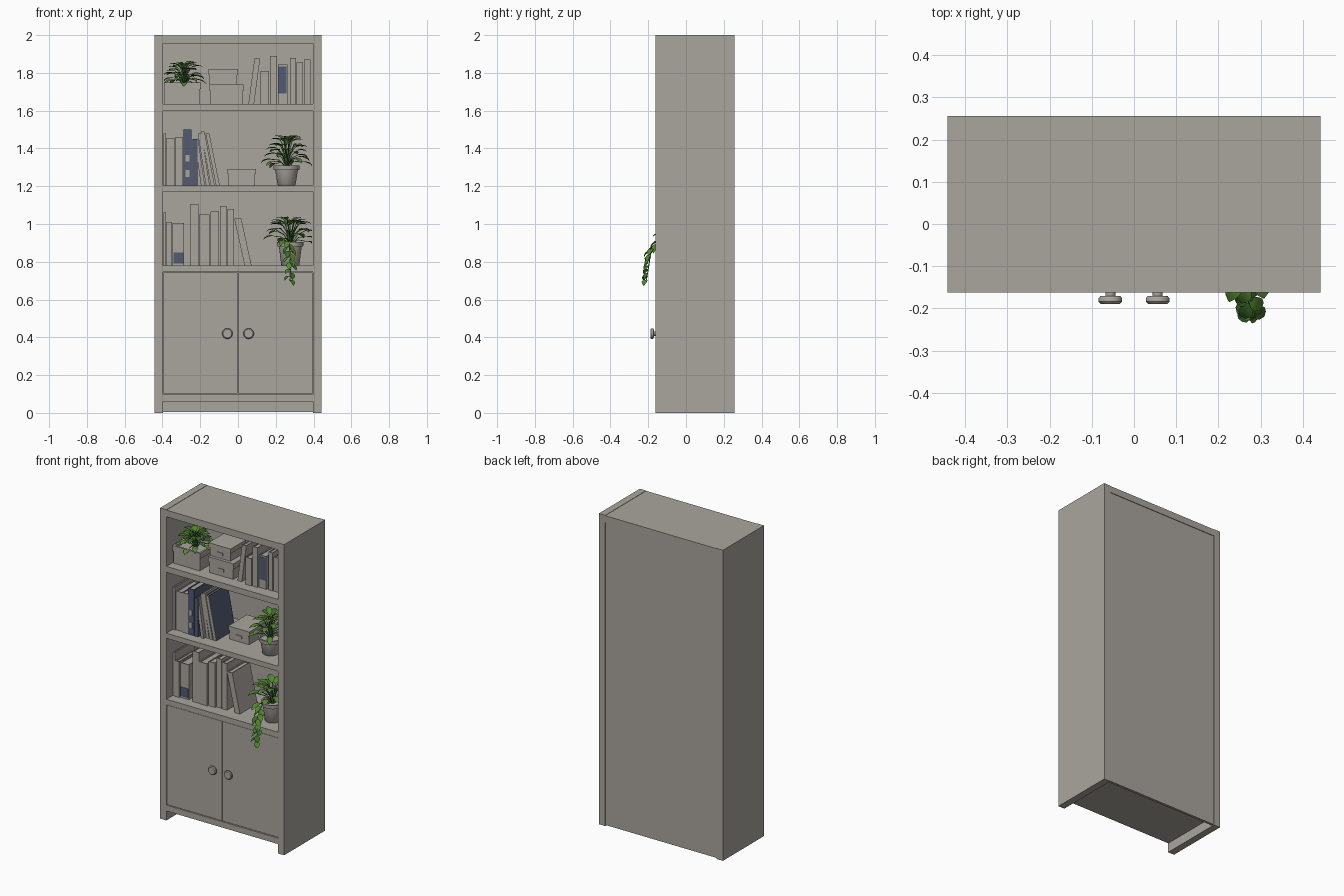
import bpy, bmesh, math, random
from mathutils import Vector

if "Cube" in bpy.data.objects:
    bpy.data.objects.remove(bpy.data.objects["Cube"])

random.seed(4)


def material(name, rgb):
    m = bpy.data.materials.new(name)
    m.diffuse_color = (*rgb, 1)
    m.use_nodes = True
    m.node_tree.nodes["Principled BSDF"].inputs["Base Color"].default_value = m.diffuse_color
    return m


GREY = material("warm_grey", (0.40, 0.375, 0.34))
BLUE = material("dark_blue", (0.085, 0.105, 0.17))
LEAF = material("leaf_green", (0.09, 0.25, 0.03))
DARK = material("dark_leaf_green", (0.05, 0.15, 0.025))


def finish(bm, name, mats=(GREY,), smooth=None):
    bmesh.ops.recalc_face_normals(bm, faces=bm.faces)
    me = bpy.data.meshes.new(name)
    bm.to_mesh(me)
    bm.free()
    ob = bpy.data.objects.new(name, me)
    bpy.context.collection.objects.link(ob)
    for m in mats:
        me.materials.append(m)
    if smooth:
        bpy.ops.object.select_all(action='DESELECT')
        ob.select_set(True)
        bpy.context.view_layer.objects.active = ob
        bpy.ops.object.shade_smooth_by_angle(angle=math.radians(smooth))
    return ob


def add_box(bm, lo, hi, mat=0, shear=0.0, z0=0.0):
    """Box from corner to corner; shear slides x with height above z0."""
    geo = bmesh.ops.create_cube(bm, size=1)
    for v in geo["verts"]:
        p = [lo[i] + (v.co[i] + 0.5) * (hi[i] - lo[i]) for i in range(3)]
        p[0] += shear * (p[2] - z0)
        v.co = p
    for f in {f for v in geo["verts"] for f in v.link_faces}:
        f.material_index = mat


def box(name, lo, hi, mats=(GREY,)):
    bm = bmesh.new()
    add_box(bm, lo, hi)
    return finish(bm, name, mats)


def lathe(name, centre, profile, axis='Z', n=28):
    """Spin (radius, height) pairs around z, or around -y for knobs."""
    bm = bmesh.new()
    rings = []
    for r, h in profile:
        ring = []
        for i in range(n):
            a = 2 * math.pi * i / n
            c, s = r * math.cos(a), r * math.sin(a)
            off = (c, s, h) if axis == 'Z' else (c, -h, s)
            ring.append(bm.verts.new(Vector(centre) + Vector(off)))
        rings.append(ring)
    for a, b in zip(rings, rings[1:]):
        for i in range(n):
            j = (i + 1) % n
            bm.faces.new((a[i], a[j], b[j], b[i]))
    bm.faces.new(rings[0])
    bm.faces.new(rings[-1])
    return finish(bm, name, smooth=40)


# Cabinet carcass
F, B, W, IN = -0.162, 0.256, 0.442, 0.397
for s, side in ((-1, "left"), (1, "right")):
    x0, x1 = sorted((s * W, s * IN))
    box(side + "_side_panel", (x0, F, 0), (x1, B, 2))
    # Door and knob
    d0, d1 = sorted((s * 0.002, s * 0.394))
    box(side + "_door", (d0, F + 0.004, 0.102), (d1, F + 0.026, 0.742))
    lathe(side + "_knob", (s * 0.056, F + 0.004, 0.42),
          [(0.012, 0), (0.012, 0.012), (0.024, 0.013), (0.028, 0.018),
           (0.028, 0.026), (0.023, 0.031)], axis='Y')
box("back_panel", (-IN, B - 0.02, 0.005), (IN, B - 0.004, 1.99))
box("top_board", (-IN, F, 1.955), (IN, B, 1.998))
for i, (z0, z1) in enumerate(((0.06, 0.098), (0.745, 0.78), (1.172, 1.205), (1.597, 1.635))):
    box("shelf_%d" % i, (-IN, F + 0.001, z0), (IN, B - 0.02, z1))

# Books: left, right, top height, lean at the top, blue cover
SHELVES = {
    0.78: [(-.395, -.381, 1.06, 0, 0), (-.378, -.35, 1.01, 0, 0), (-.346, -.285, 1.005, 0, 0),
           (-.255, -.21, 1.105, 0, 0), (-.206, -.15, 1.05, 0, 0), (-.146, -.10, 1.065, 0, 0),
           (-.096, -.06, 1.095, 0, 0), (-.056, -.02, 1.08, 0, 0), (.035, .072, 1.03, -.055, 0)],
    1.205: [(-.395, -.381, 1.48, 0, 0), (-.378, -.335, 1.455, 0, 0), (-.331, -.291, 1.46, 0, 0),
            (-.288, -.245, 1.50, 0, 1), (-.241, -.215, 1.45, 0, 1), (-.196, -.176, 1.45, -.035, 0),
            (-.170, -.150, 1.48, -.043, 0), (-.144, -.124, 1.49, -.053, 0),
            (-.117, -.097, 1.48, -.055, 1)],
    1.635: [(.055, .085, 1.875, .032, 0), (.12, .165, 1.81, 0, 0), (.17, .206, 1.89, 0, 0),
            (.211, .262, 1.845, 0, 0), (.275, .306, 1.88, 0, 0), (.311, .344, 1.855, 0, 0),
            (.35, .385, 1.87, 0, 0)],
}
for z0, books in SHELVES.items():
    for x0, x1, top, lean, blue in books:
        bm = bmesh.new()
        y0 = -0.09 + random.uniform(-0.012, 0.012)
        y1 = y0 + 0.6 * (top - z0) + 0.03
        k, t = lean / (top - z0), min(0.005, (x1 - x0) * 0.2)
        spine = 0 if lean else blue
        add_box(bm, (x0, y0, z0), (x1, y0 + t, top), spine, k, z0)
        add_box(bm, (x0, y0 + t, z0), (x0 + t, y1, top), blue, k, z0)
        add_box(bm, (x1 - t, y0 + t, z0), (x1, y1, top), blue, k, z0)
        add_box(bm, (x0 + t, y0 + t, z0 + t), (x1 - t, y1 - t, top - t), 0, k, z0)
        if x0 in (.211, -.346):  # blue panel on the spine
            lo, hi = (1.69, 1.835) if x0 > 0 else (0.79, 0.85)
            add_box(bm, (x0 + .004, y0 - .002, lo), (x1 - .004, y0, hi), 1)
        if x0 == -.288:  # pale patches on the blue spine
            for z in (1.25, 1.33):
                add_box(bm, (x0 + .01, y0 - .002, z), (x1 - .012, y0, z + .035), 0)
        finish(bm, "book", (GREY, BLUE))


# Storage boxes with overhanging lids
def lidded_box(name, x0, x1, y0, y1, z0, z1, lid):
    bm = bmesh.new()
    add_box(bm, (x0 + .005, y0 + .005, z0), (x1 - .005, y1 - .005, z1 - lid))
    add_box(bm, (x0, y0, z1 - lid), (x1, y1, z1))
    xm, zm = (x0 + x1) / 2, z0 + (z1 - z0 - lid) * 0.55
    add_box(bm, (xm - .02, y0 + .001, zm - .009), (xm + .02, y0 + .005, zm + .009))
    finish(bm, name)


lidded_box("lower_box", -.15, .03, -.09, .10, 1.635, 1.738, .035)
lidded_box("upper_box", -.157, 0.0, -.075, .08, 1.738, 1.82, .03)
lidded_box("single_box", -.055, .095, -.02, .17, 1.205, 1.29, .025)

# Square planter, open at the top
bm = bmesh.new()
add_box(bm, (-.388, -.10, 1.635), (-.202, .07, 1.73))
for lo, hi in (((-.393, -.105), (-.197, -.093)), ((-.393, .063), (-.197, .075)),
               ((-.393, -.093), (-.381, .063)), ((-.209, -.093), (-.197, .063))):
    add_box(bm, (*lo, 1.715), (*hi, 1.75))
finish(bm, "square_planter")

# Round pots
for name, c, h in (("middle_pot", (.257, -.035, 1.205), .105), ("lower_pot", (.277, -.04, .78), .125)):
    lathe(name, c, [(.044, 0), (.048, .004), (.06, h - .025), (.068, h - .024),
                    (.07, h), (.061, h), (.059, h - .015)])


# Foliage
def add_leaf(bm, base, az, pitch, length, width, limit):
    """Creased, drooping leaf with a pointed tip."""
    p, rows = Vector(base), []
    side = Vector((-math.sin(az), math.cos(az), 0))
    for w in (0.12, 0.85, 1.0, 0.65, 0.06):
        d = Vector((math.cos(az) * math.cos(pitch), math.sin(az) * math.cos(pitch), math.sin(pitch)))
        up = side.cross(d) * -1
        row = [p + side * (s * w * width / 2) + up * (abs(s) * w * width * 0.14) for s in (-1, 0, 1)]
        for q in row:
            q.x = max(-.392, min(.392, q.x))
            q.y = max(limit, q.y)
        rows.append([bm.verts.new(q) for q in row])
        p = p + d * (length / 4)
        pitch -= 0.22
    mat = 1 if random.random() < 0.3 else 0
    for a, b in zip(rows, rows[1:]):
        for i in (0, 1):
            bm.faces.new((a[i], a[i + 1], b[i + 1], b[i])).material_index = mat


def add_stem(bm, pts, r=0.0022):
    rings = [[bm.verts.new(Vector(p) + Vector((r * math.cos(a), r * math.sin(a), r * math.sin(a))))
              for a in (0, 2.1, 4.2)] for p in pts]
    for a, b in zip(rings, rings[1:]):
        for i in range(3):
            bm.faces.new((a[i], a[(i + 1) % 3], b[(i + 1) % 3], b[i])).material_index = 1


def add_plant(bm, c, n, spread, height, length, limit):
    c = Vector(c)
    for i in range(n):
        az, t = i * 2.39996, (i + 0.5) / n  # t: 0 upright, 1 outermost
        reach = spread * (0.2 + 0.8 * t) * random.uniform(0.8, 1.05)
        tip = c + Vector((math.cos(az) * reach, math.sin(az) * reach,
                          height * (1 - 0.85 * t * t) * random.uniform(0.75, 1)))
        tip.x = max(-.375, min(.375, tip.x))
        tip.y = max(limit + .02, tip.y)
        mid = c.lerp(tip, 0.5) + Vector((0, 0, 0.02))
        add_stem(bm, (c, mid, tip))
        add_leaf(bm, tip, az, 0.7 - 0.8 * t, length * random.uniform(0.8, 1.15),
                 length * 0.56, limit)


bm = bmesh.new()
add_plant(bm, (-.287, -.02, 1.73), 38, .075, .115, .062, -.155)
finish(bm, "top_plant", (LEAF, DARK), 60)

bm = bmesh.new()
add_plant(bm, (.257, -.035, 1.295), 36, .085, .155, .068, -.18)
finish(bm, "middle_plant", (LEAF, DARK), 60)

bm = bmesh.new()
add_plant(bm, (.277, -.04, .885), 30, .10, .145, .072, -.215)
# Trailing vine over the shelf edge
vine = [(.277, -.06, .90), (.27, -.135, .92), (.272, -.185, .86), (.28, -.195, .79), (.275, -.21, .70)]
add_stem(bm, vine, 0.003)
for i in range(14):
    t = 1.2 + 2.75 * i / 13
    k = min(int(t), 3)
    p = Vector(vine[k]).lerp(Vector(vine[k + 1]), t - k)
    add_leaf(bm, p, -math.pi / 2 + (1 if i % 2 else -1) * random.uniform(0.3, 1.1),
             random.uniform(-0.9, -0.2), .06 - .0015 * i, .036, -.252)
finish(bm, "trailing_plant", (LEAF, DARK), 60)
